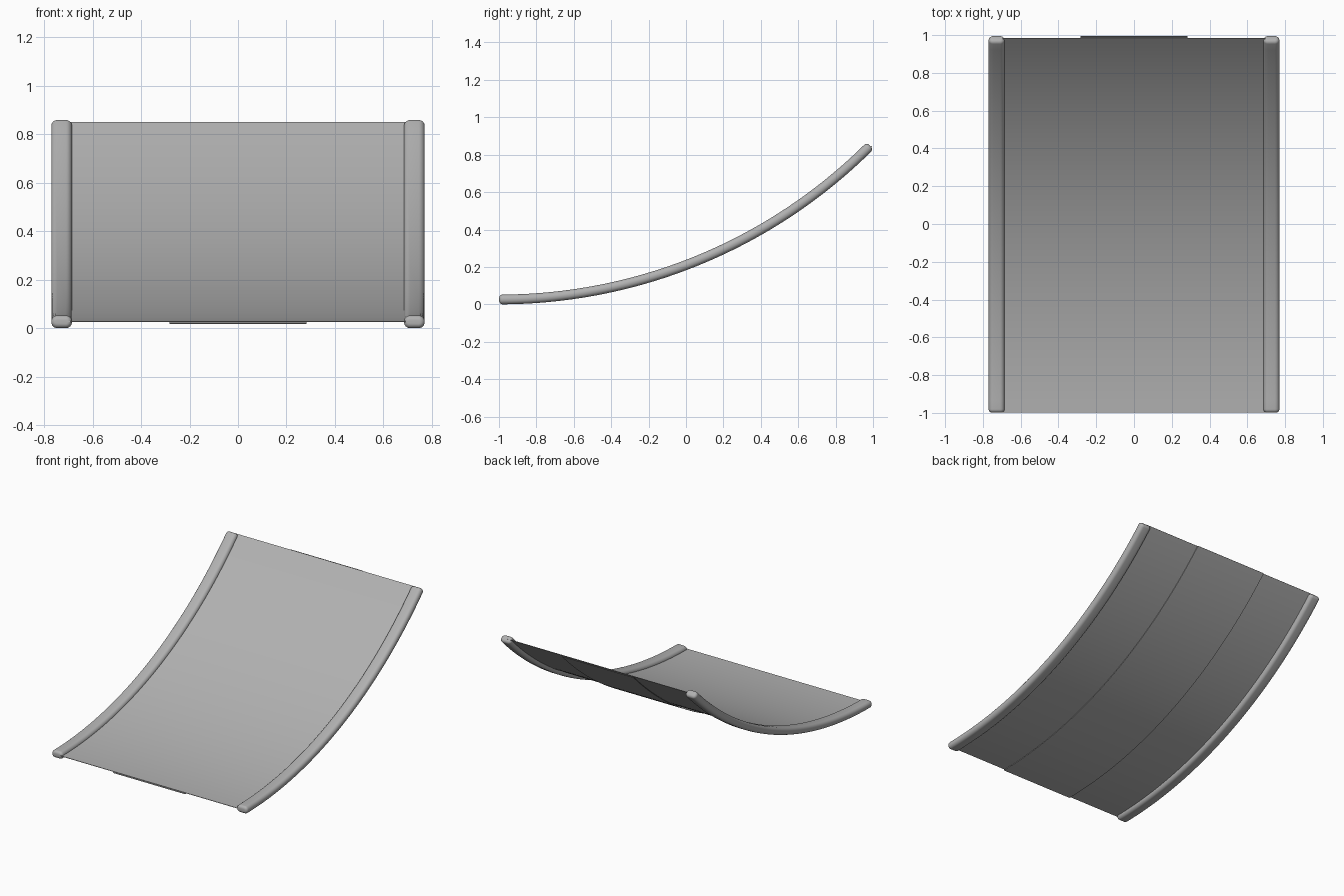
import bpy, bmesh
from math import sin, cos, pi, radians

if "Cube" in bpy.data.objects:
    bpy.data.objects.remove(bpy.data.objects["Cube"])

R = 2.805                 # radius of the centre line arc
Z0 = 0.026                # height of the centre line at the low front end
SWEEP = radians(45)
STEPS = 48

grey = bpy.data.materials.new("mid_grey")
grey.diffuse_color = (0.44, 0.44, 0.44, 1)
grey.use_nodes = True
grey.node_tree.nodes["Principled BSDF"].inputs["Base Color"].default_value = grey.diffuse_color


def on_arc(x, angle, up):
    """Point at an arc angle, raised 'up' towards the centre of curvature."""
    r = R - up
    return (x, -0.999 + r * sin(angle), Z0 + R - r * cos(angle))


def rounded_profile(hw, hh, r, seg=6):
    pts = []
    for q, (sx, sy) in enumerate(((1, 1), (-1, 1), (-1, -1), (1, -1))):
        for i in range(seg + 1):
            a = (q + i / seg) * pi / 2
            pts.append((sx * (hw - r) + r * cos(a), sy * (hh - r) + r * sin(a)))
    return pts


def sweep(name, rings):
    """Skin a list of (angle, [(x, up), ...]) rings and cap both ends."""
    bm = bmesh.new()
    loops = [[bm.verts.new(on_arc(x, a, u)) for x, u in prof] for a, prof in rings]
    n = len(loops[0])
    for l0, l1 in zip(loops, loops[1:]):
        for i in range(n):
            j = (i + 1) % n
            bm.faces.new((l0[i], l0[j], l1[j], l1[i]))
    bm.faces.new(loops[0])
    bm.faces.new(loops[-1])
    bmesh.ops.recalc_face_normals(bm, faces=bm.faces)
    me = bpy.data.meshes.new(name)
    bm.to_mesh(me)
    bm.free()
    me.materials.append(grey)
    ob = bpy.data.objects.new(name, me)
    bpy.context.collection.objects.link(ob)
    bpy.ops.object.select_all(action='DESELECT')
    ob.select_set(True)
    bpy.context.view_layer.objects.active = ob
    bpy.ops.object.shade_smooth_by_angle(angle=radians(40))
    return ob


def panel(name, half_width, low, high, end):
    prof = [(-half_width, low), (half_width, low), (half_width, high), (-half_width, high)]
    return sweep(name, [(end * i / STEPS, prof) for i in range(STEPS + 1)])


def rail(name, x):
    hw, hh, r, e = 0.0425, 0.026, 0.0245, 0.019
    # rounded ends: the profile shrinks along a quarter circle
    turns = [pi / 2 * k / 6 for k in range(7)]
    start = [(e * (1 - sin(t)) / R, e * (1 - cos(t))) for t in reversed(turns)]
    start = [(a, e - i) for a, i in start]
    start = [(e * (1 - cos(t)) / R, e * (1 - sin(t))) for t in turns]
    middle = [(e / R + (SWEEP - 2 * e / R) * k / STEPS, 0) for k in range(1, STEPS)]
    finish = [(SWEEP - a, i) for a, i in reversed(start)]
    return sweep(name, [(a, [(x + px, pu) for px, pu in
                             rounded_profile(hw - i, hh - i, r - i)])
                        for a, i in start + middle + finish])


# curved seat sheet and the reinforcing strip under its middle
panel("seat_sheet", 0.72, 0.000, 0.003, SWEEP + 0.0005)
panel("under_strip", 0.283, -0.0085, -0.005, SWEEP + 0.002)

# side rails
for side, sx in (("left", -1), ("right", 1)):
    rail(side + "_rail", sx * 0.7275)
